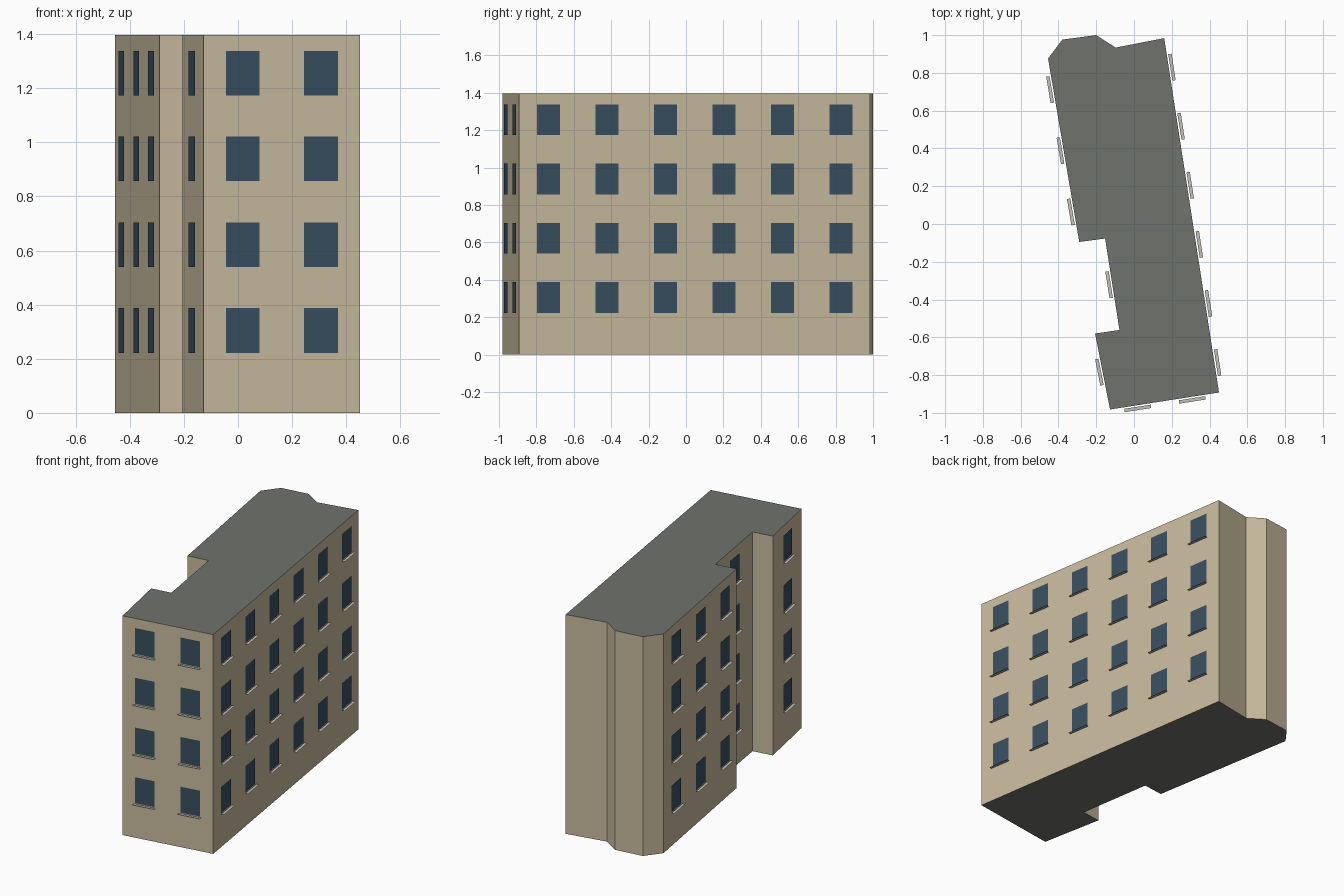
import bpy, math
from mathutils import Vector

if "Cube" in bpy.data.objects:
    bpy.data.objects.remove(bpy.data.objects["Cube"])

HEIGHT, FLOORS = 1.397, 4
WIN_W, WIN_H, FIRST_Z, FLOOR_H = 0.126, 0.165, 0.222, 0.317

# Footprint corner, then number of window columns on the wall to the next corner (counter-clockwise)
PLAN = [
    (-0.127, -0.982, 2), (0.450, -0.892, 6), (0.160, 0.984, 0), (-0.097, 0.934, 0),
    (-0.200, 1.000, 0), (-0.380, 0.976, 0), (-0.455, 0.876, 3), (-0.290, -0.095, 0),
    (-0.153, -0.077, 1), (-0.077, -0.561, 0), (-0.206, -0.580, 1),
]


def material(name, color):
    m = bpy.data.materials.new(name)
    m.diffuse_color = (*color, 1)
    m.use_nodes = True
    m.node_tree.nodes["Principled BSDF"].inputs["Base Color"].default_value = m.diffuse_color
    return m


def make(name, verts, faces, mats):
    me = bpy.data.meshes.new(name)
    me.from_pydata(verts, [], faces)
    ob = bpy.data.objects.new(name, me)
    bpy.context.collection.objects.link(ob)
    for m in mats:
        me.materials.append(m)
    return ob


wall = material("wall_tan", (0.58, 0.49, 0.34))
roof = material("roof_grey", (0.16, 0.17, 0.155))
glass = material("window_glass", (0.04, 0.076, 0.115))
stone = material("sill_stone", (0.55, 0.53, 0.48))

# Extruded building body: walls, then roof and base caps
n = len(PLAN)
verts = [(x, y, z) for z in (0, HEIGHT) for x, y, _ in PLAN]
faces = [(i, (i + 1) % n, n + (i + 1) % n, n + i) for i in range(n)]
faces += [tuple(range(n, 2 * n)), tuple(reversed(range(n)))]
body = make("building_body", verts, faces, [wall, roof])
for p in body.data.polygons[n:]:
    p.material_index = 1

# Windows and thin sills, spread evenly along each wall
UP = Vector((0, 0, 1))
win_v, win_f, sill_v, sill_f = [], [], [], []


def quad(vs, fs, origin, a, b):
    k = len(vs)
    vs += [origin, origin + a, origin + a + b, origin + b]
    fs.append((k, k + 1, k + 2, k + 3))


for i, (x, y, cols) in enumerate(PLAN):
    start = Vector((x, y, 0))
    end = Vector((*PLAN[(i + 1) % n][:2], 0))
    along = (end - start).normalized()
    out = along.cross(UP)
    for c in range(cols):
        mid = start.lerp(end, (c + 0.5) / cols)
        for f in range(FLOORS):
            base = mid + UP * (FIRST_Z + f * FLOOR_H)
            quad(win_v, win_f, base - along * WIN_W / 2 + out * 0.004,
                 along * WIN_W, UP * WIN_H)
            quad(sill_v, sill_f, base - along * 0.071 + out * 0.026 - UP * 0.004,
                 along * 0.142, out * -0.018)

make("windows", win_v, win_f, [glass])
make("window_sills", sill_v, sill_f, [stone])
